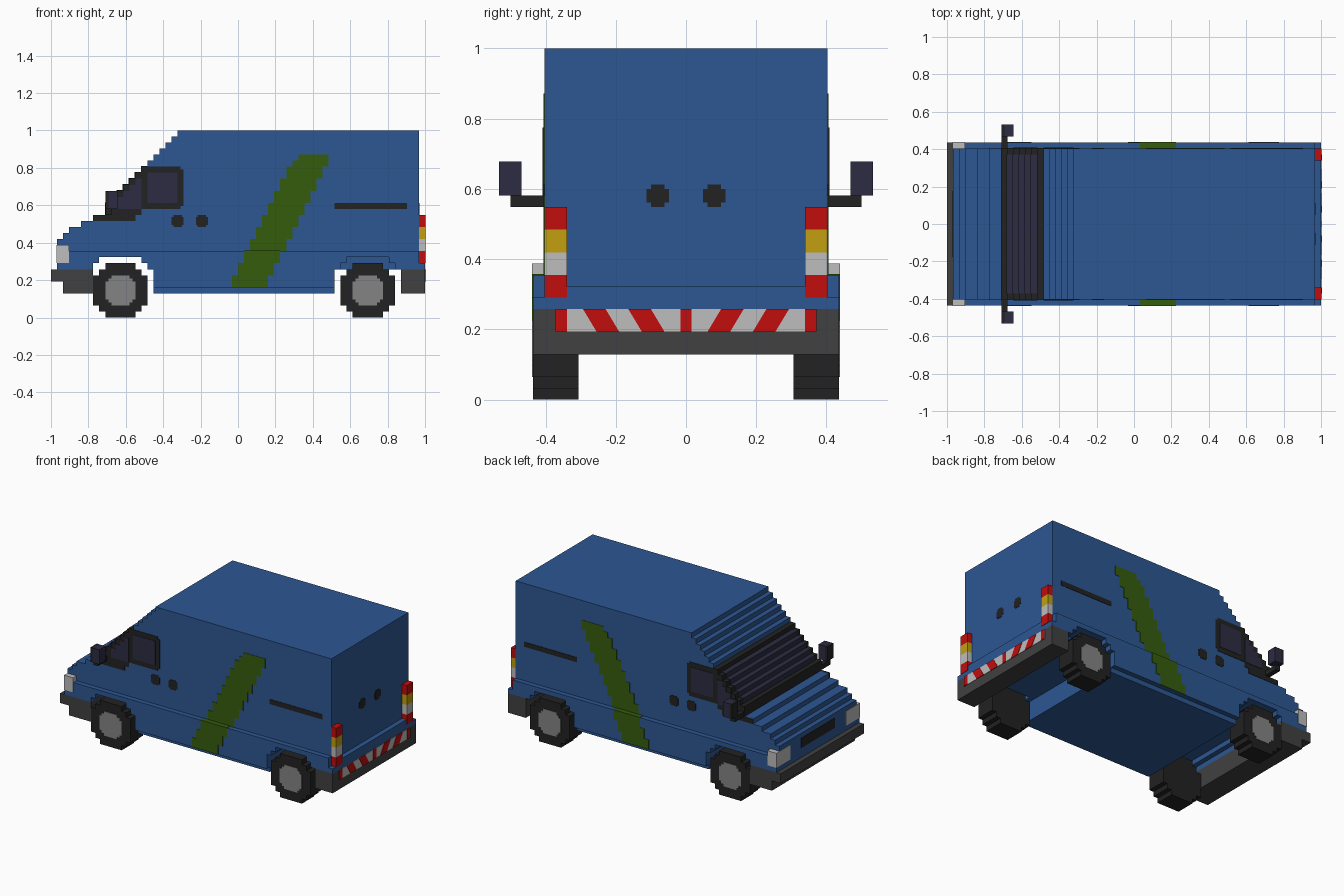
import bpy
import bmesh

cube = bpy.data.objects.get("Cube")
if cube:
    bpy.data.objects.remove(cube, do_unlink=True)

U = 2 / 62      # one block; x counts from the nose, z from the ground
E = 0.08        # plate thickness in blocks


def material(name, rgb):
    m = bpy.data.materials.new(name)
    m.use_nodes = True
    colour = (*rgb, 1)
    m.diffuse_color = colour
    bsdf = next(n for n in m.node_tree.nodes if n.type == 'BSDF_PRINCIPLED')
    bsdf.inputs["Base Color"].default_value = colour
    return m


BLUE = material("body blue", (.026, .095, .29))
GREEN = material("stripe green", (.036, .107, .004))
BLACK = material("rubber black", (.016, .016, .016))
GREY = material("bumper grey", (.052, .052, .052))
GLASS = material("dark glass", (.025, .025, .054))
HUB = material("hub grey", (.23, .23, .23))
WHITE = material("lamp white", (.51, .51, .51))
RED = material("lamp red", (.54, .004, .004))
YELLOW = material("lamp yellow", (.54, .35, .005))


def finish(name, bm, mat):
    bmesh.ops.recalc_face_normals(bm, faces=bm.faces)
    for v in bm.verts:
        v.co.x = v.co.x * U - 1
        v.co.y *= U
        v.co.z *= U
    mesh = bpy.data.meshes.new(name)
    bm.to_mesh(mesh)
    bm.free()
    mesh.materials.append(mat)
    obj = bpy.data.objects.new(name, mesh)
    bpy.context.collection.objects.link(obj)
    return obj


def extrude(bm, points, offset):
    face = bm.faces.new([bm.verts.new(p) for p in points])
    new = bmesh.ops.extrude_face_region(bm, geom=[face])["geom"]
    verts = [g for g in new if isinstance(g, bmesh.types.BMVert)]
    bmesh.ops.translate(bm, verts=verts, vec=offset)


def prism(name, profile, y0, y1, mat):
    """Side profile in x, z pulled across y."""
    bm = bmesh.new()
    extrude(bm, [(x, y0, z) for x, z in profile], (0, y1 - y0, 0))
    return finish(name, bm, mat)


def boxes(name, items, mat, both=False):
    """Boxes given as x0, x1, y0, y1, z0, z1; optionally on both sides."""
    bm = bmesh.new()
    for x0, x1, y0, y1, z0, z1 in items:
        for s in ((1, -1) if both else (1,)):
            a, b = y0 * s, y1 * s
            extrude(bm, [(x0, a, z0), (x1, a, z0), (x1, a, z1), (x0, a, z1)], (0, b - a, 0))
    return finish(name, bm, mat)


# Upper body with stepped hood and windscreen slope
steps = [(1, 13), (2, 14), (3, 15), (5, 16), (7, 17)] + [(i, i + 10) for i in range(9, 22)]
profile, height = [], 11
for x, z in steps:
    profile += [(x, height), (x, z)]
    height = z
prism("upper_body", profile + [(61, 31), (61, 11)], -12.5, 12.5, BLUE)

# Lower body with stepped wheel arches
def arch(x):
    left = [(x, 8), (x, 9), (x + 1, 9), (x + 1, 10)]
    return left + [(2 * x + 9 - a, b) for a, b in reversed(left)]


lower = [(1, 11), (1, 8)] + arch(7) + [(17, 8), (17, 5), (47, 5), (47, 8)] + arch(48)
prism("lower_body", lower + [(61, 8), (61, 11)], -13.5, 13.5, BLUE)
boxes("rear_arch_lining", [(47, 58, -9.5, 9.5, 8, 10)], BLUE)
boxes("floor_sill", [(17, 47, -12.5, 12.5, 4, 5)], BLUE)
boxes("rear_step", [(61, 62, -13.5, 13.5, 8, 9), (61, 62, -10.5, 10.5, 9, 10)], BLUE)

# Bumpers
prism("front_bumper", [(0, 6), (2, 6), (2, 4), (7, 4), (7, 8), (0, 8)], -13.5, 13.5, GREY)
boxes("rear_bumper", [(58, 62, -13.5, 13.5, 4, 8)], GREY)

# Wheels: stepped discs with grey hubs
corner = [(4.5, 2.5), (3.5, 2.5), (3.5, 3.5), (2.5, 3.5), (2.5, 4.5)]
rim = corner + [(-x, z) for x, z in reversed(corner)]
rim += [(-x, -z) for x, z in rim]
for end, cx in (("front", 11.5), ("rear", 52.5)):
    for side, s in (("left", -1), ("right", 1)):
        prism(f"{end}_wheel_{side}", [(cx + x, 4.5 + z) for x, z in rim],
              9.5 * s, 13.5 * s, BLACK)
    hub = [(2.5, 1.5), (2, 1.5), (2, 2), (1.5, 2), (1.5, 2.5)]
    hub += [(-x, z) for x, z in reversed(hub)]
    hub += [(-x, -z) for x, z in hub]
    for side, s in (("left", -1), ("right", 1)):
        prism(f"{end}_hub_{side}", [(cx + x, 4.5 + z) for x, z in hub],
              13.4 * s, (13.5 + E) * s, HUB)

# Side window frames and panes
W = 12.5 + E
frame = [(7, 9, 12, W, 16, 17)]
frame += [(i, i + 1, 12, W, 16 if i < 14 else 17, i + 10) for i in range(9, 15)]
frame += [(15, 22, 12, W, 18.5, 24.5), (15, 21.5, 12, W, 18, 25)]
boxes("side_window_frame", frame, BLACK, True)
panes = [(i, i + 1, 12, W + E, 18, i + 9) for i in range(11, 15)]
panes += [(16, 21, 12, W + E, 19, 24)]
boxes("side_window_glass", panes, GLASS, True)

# Windscreen treads and risers
boxes("windscreen_frame", [(i - E, i + 1, -W, W, 17 if i == 9 else i + 9, i + 10 + E)
                           for i in range(9, 16)], BLACK)
boxes("windscreen_glass", [(i - 2 * E, i + 1, -11.5, 11.5, i + 9 + E, i + 10 + 2 * E)
                           for i in range(10, 15)], GLASS)

# Mirrors
boxes("mirror_arm", [(9, 10, 12.5, 15.5, 17, 18)], BLACK, True)
boxes("mirror_back", [(9, 9.5, 14.5, 16.5, 18, 21)], BLACK, True)
boxes("mirror_head", [(9.5, 11, 14.5, 16.5, 18, 21)], GLASS, True)

# Slanted side stripe, following the ledge
stripe = []
for k in range(5, 27):
    x = 30 + (k - 5) // 2
    y = 13.5 if k < 11 else 12.5
    top = k + 1 + (E if k == 10 else 0)
    stripe.append((x + (k == 26), x + 6, 12, y + E, k, top))
boxes("side_stripe", stripe, GREEN, True)

# Door handles and slide rail
handles = []
for x in (20, 24):
    handles += [(x, x + 2, 12, W, 15.3, 16.7), (x + .3, x + 1.7, 12, W, 15, 17)]
boxes("side_handles", handles, BLACK, True)
boxes("slide_rail", [(47, 59, 12, W, 18, 19)], BLACK, True)
boxes("rear_handles", [(60, 61 + E, 1.5, 3.5, 17.4, 18.6),
                       (60, 61 + E, 1.9, 3.1, 17, 19)], BLACK, True)

# Headlights and grille
boxes("headlights", [(1 - E, 3, 9, 13.5 + E, 9, 12)], WHITE, True)
boxes("grille", [(1 - E, 2, -5.5, 5.5, 10, 12)], BLACK)

# Tail lights
for name, z, mat in (("lower_tail_lamp", 9, RED), ("reverse_lamp", 11, WHITE),
                     ("indicator_lamp", 13, YELLOW), ("brake_lamp", 15, RED)):
    boxes(name, [(61, 62 + E, 10.5, 12.5, z, z + 2)], mat, True)

# Rear warning band: slanted red bars on a white plate
boxes("warning_band", [(61.5, 62 + E, -11.5, 11.5, 6, 8)], WHITE)
bm = bmesh.new()
bars = [(-.5, .5, 0, 0), (2.5, 4.5, .6, .6), (6.5, 8.5, .6, .6), (10.5, 11.5, 0, 0)]
for a, b, sa, sb in bars:
    for s in ((1, -1) if a > 0 else (1,)):
        quad = [(a - sa, 6), (b - sb, 6), (b + sb, 8), (a + sa, 8)]
        extrude(bm, [(61.8, y * s, z) for y, z in quad], (.2 + 2 * E, 0, 0))
finish("warning_bars", bm, RED)
